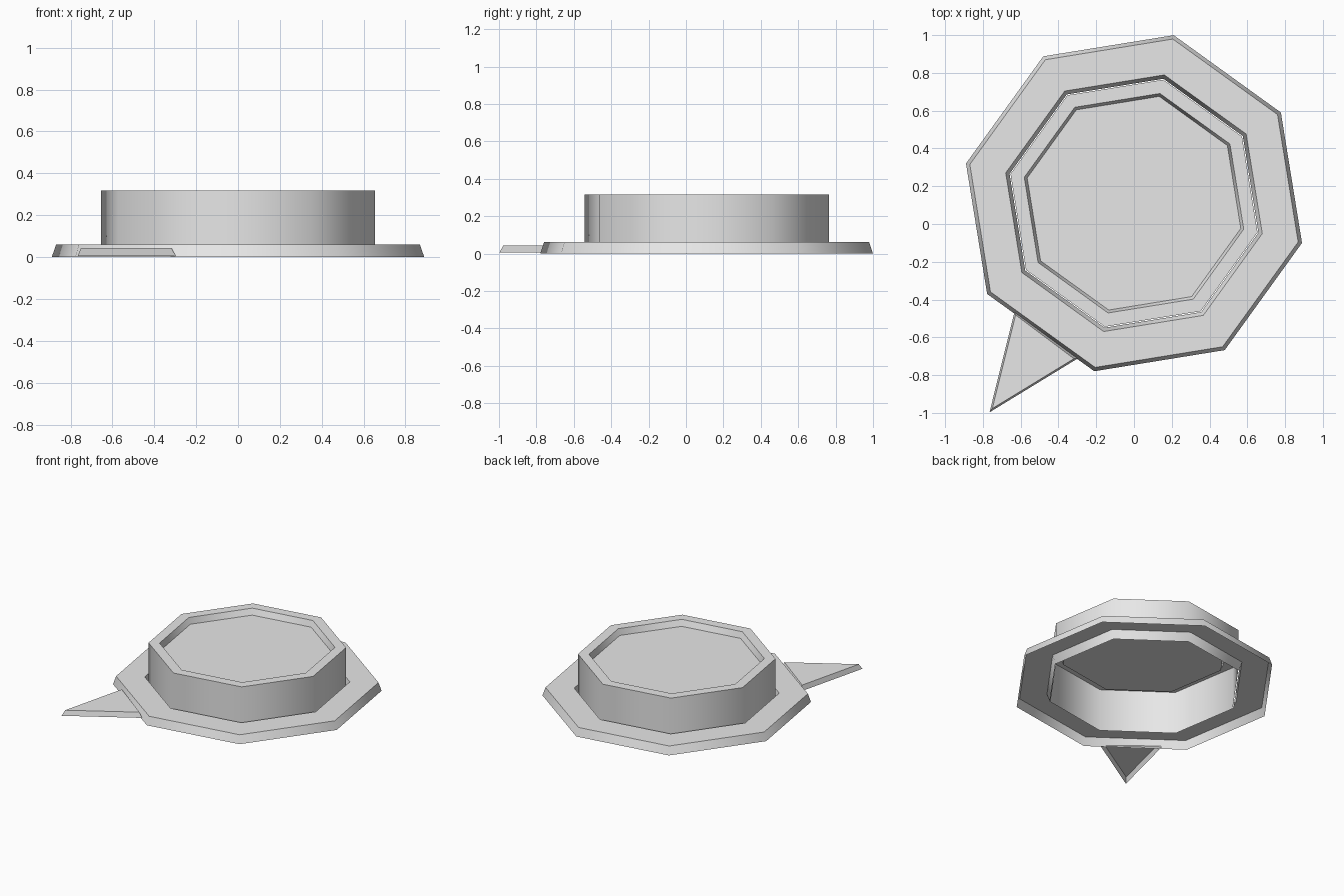
import bpy, bmesh
from math import radians, sin, cos, pi
from mathutils import Vector

cube = bpy.data.objects.get("Cube")
if cube:
    bpy.data.objects.remove(cube, do_unlink=True)

SIDES = 8
TURN = radians(31.7)
CENTRE = Vector((0, 0.11, 0))

grey = bpy.data.materials.new("plain_grey")
grey.use_nodes = True
grey.diffuse_color = (0.8, 0.8, 0.8, 1)
grey.node_tree.nodes["Principled BSDF"].inputs["Base Color"].default_value = (0.8, 0.8, 0.8, 1)


def skin(name, rings, cap):
    """Join a stack of equal point rings into an open-bottomed skin."""
    bm = bmesh.new()
    loops = [[bm.verts.new(p) for p in ring] for ring in rings]
    n = len(rings[0])
    for low, high in zip(loops, loops[1:]):
        for i in range(n):
            j = (i + 1) % n
            bm.faces.new((low[i], low[j], high[j], high[i]))
    if cap:
        bm.faces.new(loops[-1])
    mesh = bpy.data.meshes.new(name)
    bm.to_mesh(mesh)
    bm.free()
    mesh.materials.append(grey)
    obj = bpy.data.objects.new(name, mesh)
    bpy.context.collection.objects.link(obj)
    bpy.ops.object.select_all(action="DESELECT")
    obj.select_set(True)
    bpy.context.view_layer.objects.active = obj
    bpy.ops.object.shade_smooth_by_angle(angle=radians(55))
    return obj


def octagon(r, z):
    angles = [TURN + 2 * pi * i / SIDES for i in range(SIDES)]
    return [CENTRE + Vector((r * cos(a), r * sin(a), z)) for a in angles]


# Flat flange with bevelled outer and inner rims
skin("flange", [octagon(r, z) for r, z in
                [(0.914, 0), (0.893, 0.061), (0.698, 0.061), (0.677, 0)]], False)

# Raised drum with a shallow recess in its top
skin("drum", [octagon(r, z) for r, z in
              [(0.672, 0), (0.672, 0.317), (0.597, 0.317), (0.581, 0.272)]], True)

# Pointer: bevelled triangle beside the flange
foot = [Vector(p) for p in [(-0.765, -0.997, 0.006), (-0.298, -0.712, 0.006), (-0.632, -0.462, 0.006)]]
middle = sum(foot, Vector()) / 3
top = [middle + (p - middle) * 0.925 + Vector((0, 0, 0.038)) for p in foot]
skin("pointer", [foot, top], True)
